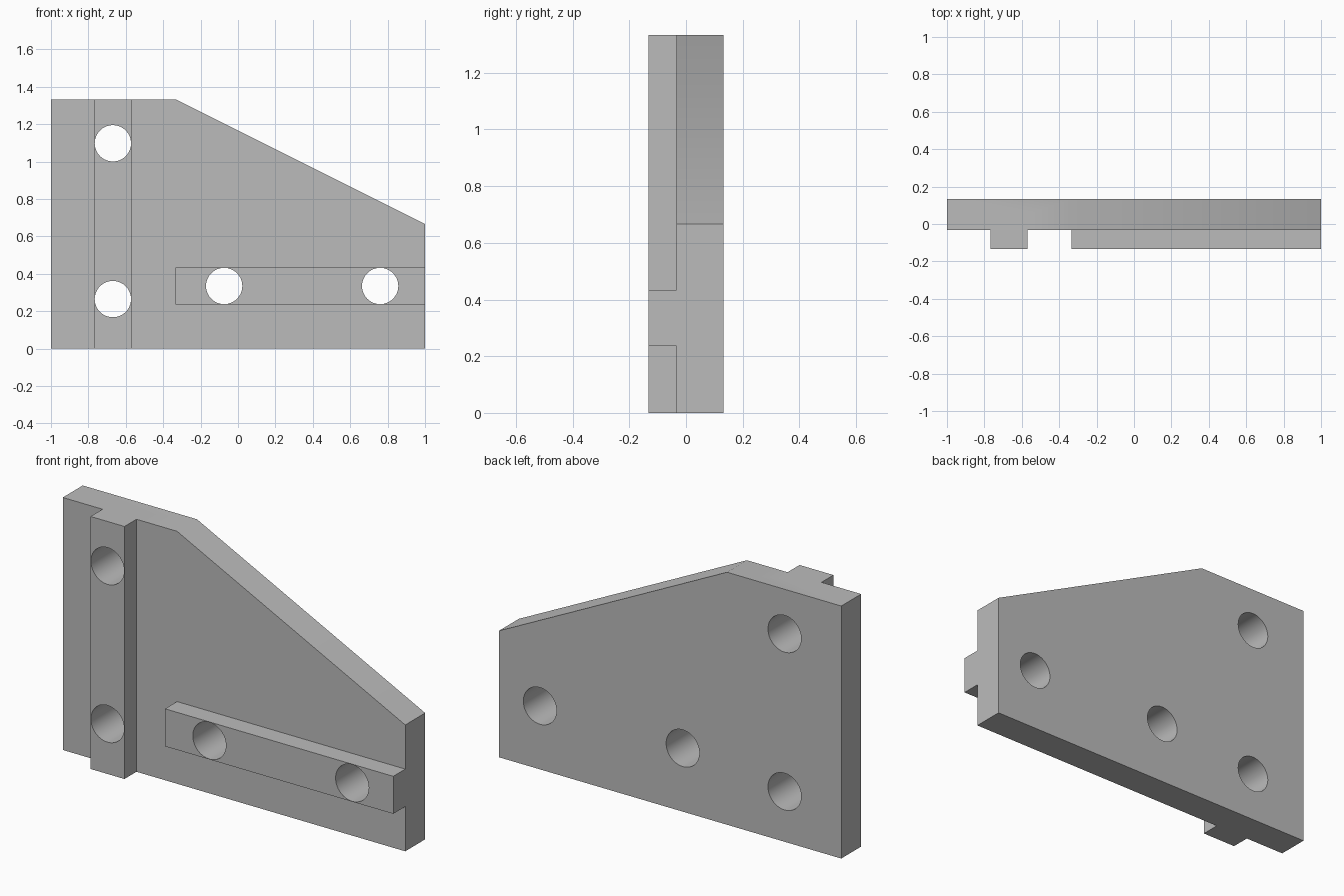
import bpy
import bmesh
import math
from mathutils import Matrix

cube = bpy.data.objects.get("Cube")
if cube:
    bpy.data.objects.remove(cube, do_unlink=True)

# Material
grey = bpy.data.materials.new("plain grey")
grey.use_nodes = True
colour = (0.5, 0.5, 0.5, 1)
grey.diffuse_color = colour
grey.node_tree.nodes["Principled BSDF"].inputs["Base Color"].default_value = colour

BACK, FACE, FRONT = 0.133, -0.033, -0.133
TOP = 1.333


def add_object(name, bm):
    bmesh.ops.recalc_face_normals(bm, faces=bm.faces)
    mesh = bpy.data.meshes.new(name)
    bm.to_mesh(mesh)
    bm.free()
    mesh.materials.append(grey)
    obj = bpy.data.objects.new(name, mesh)
    bpy.context.collection.objects.link(obj)
    return obj


def extrude_profile(name, points, front, back):
    """Extrude an x-z outline along y."""
    bm = bmesh.new()
    face = bm.faces.new([bm.verts.new((x, front, z)) for x, z in points])
    result = bmesh.ops.extrude_face_region(bm, geom=[face])
    verts = [v for v in result["geom"] if isinstance(v, bmesh.types.BMVert)]
    bmesh.ops.translate(bm, verts=verts, vec=(0, back - front, 0))
    return add_object(name, bm)


def rib(name, x0, x1, z0, z1):
    # Ribs run a little into the plate so that they fuse cleanly
    return extrude_profile(name, [(x0, z0), (x1, z0), (x1, z1), (x0, z1)], FRONT, 0.05)


def boolean(target, tool, operation):
    mod = target.modifiers.new(tool.name, "BOOLEAN")
    mod.operation = operation
    mod.solver = "EXACT"
    mod.object = tool
    bpy.context.view_layer.objects.active = target
    bpy.ops.object.modifier_apply(modifier=mod.name)
    bpy.data.objects.remove(tool, do_unlink=True)


# Plate with the sloping top edge, and its two locating ribs
plate = extrude_profile(
    "bracket_plate", [(-1, 0), (1, 0), (1, 0.667), (-0.333, TOP), (-1, TOP)], FACE, BACK)
boolean(plate, rib("upright_rib", -0.768, -0.57, 0, TOP), "UNION")
boolean(plate, rib("level_rib", -0.333, 1, 0.236, 0.434), "UNION")

# Bolt holes through ribs and plate
for x, z in [(-0.669, 1.098), (-0.669, 0.265), (-0.074, 0.335), (0.76, 0.335)]:
    bm = bmesh.new()
    bmesh.ops.create_cone(
        bm, cap_ends=True, segments=64, radius1=0.097, radius2=0.097, depth=1,
        matrix=Matrix.Translation((x, 0, z)) @ Matrix.Rotation(math.pi / 2, 4, "X"))
    cutter = add_object("bolt_hole", bm)
    cutter.hide_render = True
    boolean(plate, cutter, "DIFFERENCE")

# Smooth hole walls, crisp edges
bpy.ops.object.select_all(action="DESELECT")
plate.select_set(True)
bpy.context.view_layer.objects.active = plate
bpy.ops.object.shade_smooth_by_angle(angle=math.radians(30))
